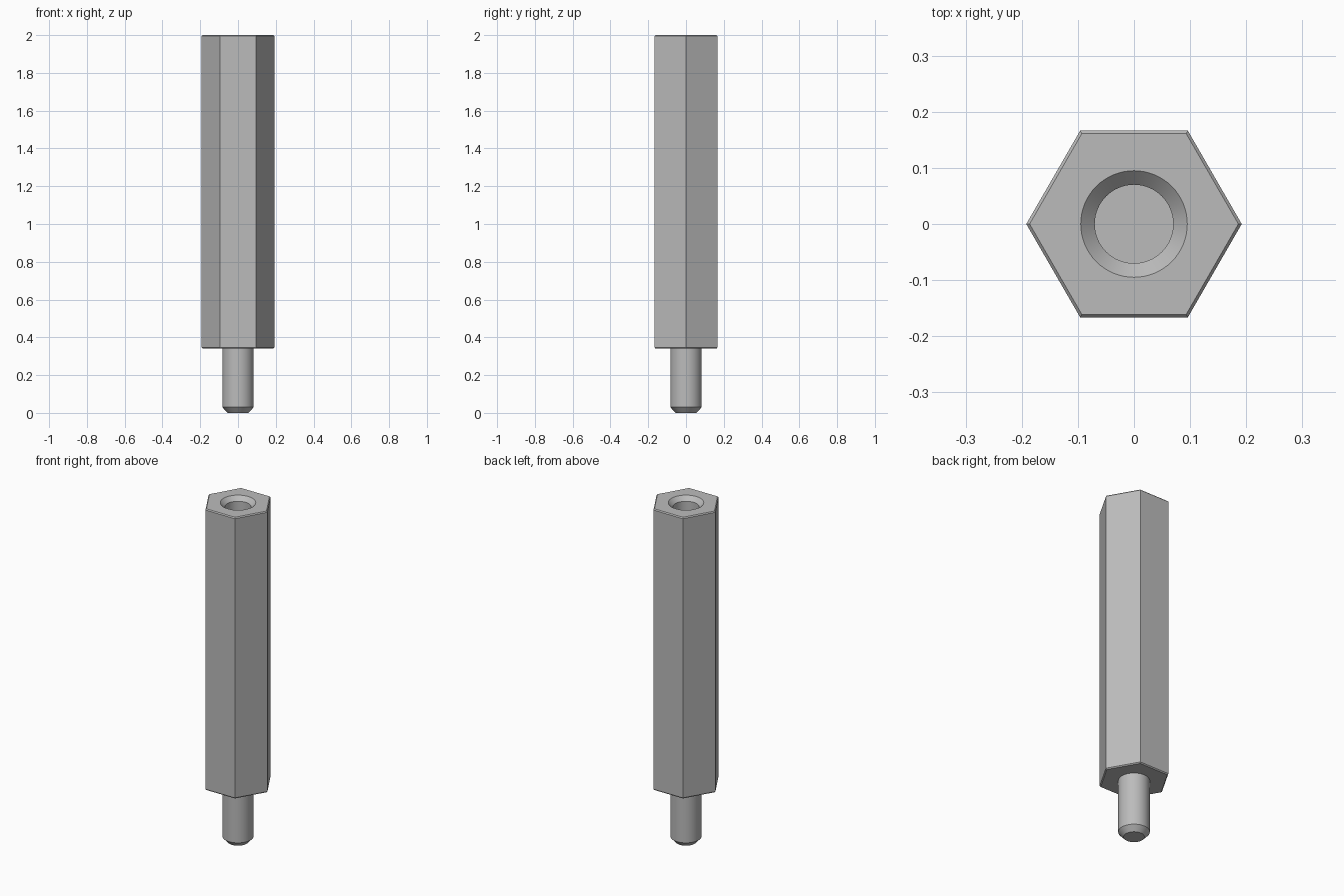
import bpy, bmesh, math

cube = bpy.data.objects.get("Cube")
if cube:
    bpy.data.objects.remove(cube, do_unlink=True)

metal = bpy.data.materials.new("grey_metal")
metal.use_nodes = True
GREY = (0.5, 0.5, 0.5, 1)
metal.diffuse_color = GREY
metal.node_tree.nodes["Principled BSDF"].inputs["Base Color"].default_value = GREY


def turned(name, profile, sides):
    """Closed solid from (radius, height) rings, listed bottom to top."""
    bm = bmesh.new()
    rings = []
    for r, z in profile:
        angles = [math.tau * i / sides for i in range(sides)]
        rings.append([bm.verts.new((r * math.cos(a), r * math.sin(a), z)) for a in angles])
    for low, high in zip(rings, rings[1:]):
        for i in range(sides):
            j = (i + 1) % sides
            bm.faces.new((low[i], low[j], high[j], high[i]))
    bm.faces.new(rings[0][::-1])
    bm.faces.new(rings[-1])
    mesh = bpy.data.meshes.new(name)
    bm.to_mesh(mesh)
    bm.free()
    mesh.materials.append(metal)
    obj = bpy.data.objects.new(name, mesh)
    bpy.context.collection.objects.link(obj)
    return obj


def activate(obj):
    bpy.ops.object.select_all(action='DESELECT')
    obj.select_set(True)
    bpy.context.view_layer.objects.active = obj


TOP, SHOULDER = 2.0, 0.34
HEX, EDGE = 0.192, 0.006
BORE, MOUTH, DEPTH = 0.07, 0.095, 0.5

# Hexagonal body with small chamfers at both ends
body = turned("hex_body", [(HEX - EDGE, SHOULDER), (HEX, SHOULDER + EDGE),
                           (HEX, TOP - EDGE), (HEX - EDGE, TOP)], 6)

# Countersunk blind bore in the top
sink = MOUTH - BORE
cutter = turned("bore_cutter", [(BORE, TOP - DEPTH), (BORE, TOP - sink),
                                (MOUTH, TOP), (MOUTH, TOP + sink)], 64)
cutter.hide_render = True
cut = body.modifiers.new("bore", 'BOOLEAN')
cut.operation = 'DIFFERENCE'
cut.solver = 'EXACT'
cut.object = cutter
activate(body)
bpy.ops.object.modifier_apply(modifier=cut.name)
bpy.data.objects.remove(cutter, do_unlink=True)

# Round stud with a chamfered tip, seated at the shoulder
stud = turned("stud", [(0.055, 0), (0.083, 0.03), (0.083, SHOULDER + 0.01)], 64)

for part in (body, stud):
    activate(part)
    bpy.ops.object.shade_smooth_by_angle(angle=math.radians(25))
